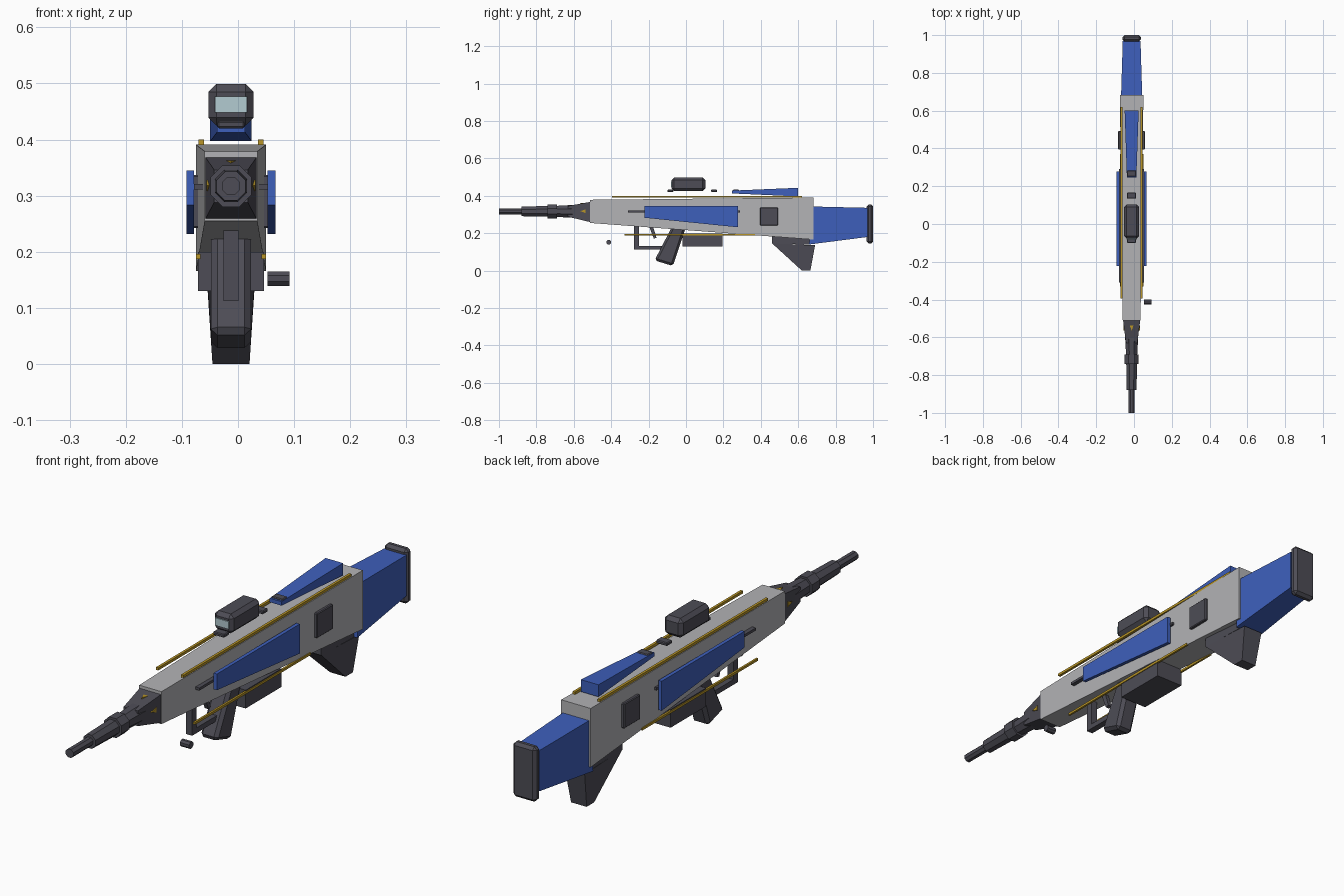
import bpy, bmesh, math
from mathutils import Matrix, Vector

if "Cube" in bpy.data.objects:
    bpy.data.objects.remove(bpy.data.objects["Cube"])

CX = -0.0125  # mid-plane of the rifle (the side knob shifts the centre)


def material(name, rgb):
    m = bpy.data.materials.new(name)
    m.diffuse_color = (*rgb, 1)
    m.use_nodes = True
    m.node_tree.nodes["Principled BSDF"].inputs["Base Color"].default_value = m.diffuse_color
    return m


GREY = material("light grey", (0.45, 0.45, 0.465))
BLUE = material("blue", (0.048, 0.115, 0.50))
DARK = material("dark grey", (0.075, 0.073, 0.092))
GOLD = material("gold", (0.48, 0.30, 0.02))
GLASS = material("pale glass", (0.45, 0.60, 0.64))


def finish(name, bm, mat, bevel=0.0):
    bmesh.ops.recalc_face_normals(bm, faces=bm.faces)
    me = bpy.data.meshes.new(name)
    bm.to_mesh(me)
    bm.free()
    me.materials.append(mat)
    ob = bpy.data.objects.new(name, me)
    bpy.context.collection.objects.link(ob)
    if bevel:
        mod = ob.modifiers.new("bevel", "BEVEL")
        mod.width = bevel
        mod.segments = 1
        mod.limit_method = 'ANGLE'
    return ob


def loft(name, mat, rings, bevel=0.0):
    """Bridge vertex rings of equal length and cap both ends."""
    bm = bmesh.new()
    vs = [[bm.verts.new(p) for p in r] for r in rings]
    n = len(vs[0])
    for a, b in zip(vs, vs[1:]):
        for i in range(n):
            bm.faces.new((a[i], a[(i + 1) % n], b[(i + 1) % n], b[i]))
    bm.faces.new(vs[0])
    bm.faces.new(vs[-1][::-1])
    return finish(name, bm, mat, bevel)


def taper(name, mat, sections, bevel=0.0):
    """Rectangular sections (y bottom, y top, half width, z bottom, z top)."""
    return loft(name, mat, [[(CX - w, yb, z0), (CX + w, yb, z0), (CX + w, yt, z1), (CX - w, yt, z1)]
                            for yb, yt, w, z0, z1 in sections], bevel)


def side_plate(name, mat, profile, x0, x1, bevel=0.0):
    """Extrude a (y, z) profile between two offsets from the mid-plane."""
    return loft(name, mat, [[(CX + x, y, z) for y, z in profile] for x in (x0, x1)], bevel)


def rect(y0, y1, z0, z1):
    return [(y0, z0), (y1, z0), (y1, z1), (y0, z1)]


# Main body and nose
taper("body", GREY, [(-0.512, -0.512, 0.047, 0.255, 0.379), (0.683, 0.683, 0.0625, 0.166, 0.391)])
taper("nose", DARK, [(-0.505, -0.505, 0.046, 0.258, 0.369), (-0.63, -0.63, 0.030, 0.288, 0.346)])

# Stepped octagonal barrel
prof = [(-0.59, .038), (-0.69, .032), (-0.69, .040), (-0.74, .040), (-0.74, .031),
        (-0.88, .028), (-0.88, .0175), (-1.0, .0175)]
loft("barrel", DARK, [[(CX + r * math.cos((i + .5) * math.pi / 4), y,
                        0.317 + r * math.sin((i + .5) * math.pi / 4)) for i in range(8)]
                      for y, r in prof])

# Stock and butt pad
taper("stock", BLUE, [(0.658, 0.675, 0.056, 0.140, 0.343), (0.97, 0.97, 0.047, 0.180, 0.336)])
taper("butt_pad", DARK, [(0.966, 0.966, 0.049, 0.145, 0.355), (1.0, 1.0, 0.049, 0.145, 0.355)], 0.011)

# Fin under the stock: tapers toward the foot
loft("lower_fin", DARK, [
    [(CX - .042, .46, .146), (CX + .042, .46, .146), (CX + .042, .69, .136), (CX - .042, .69, .136)],
    [(CX - .033, .62, .0), (CX + .033, .62, .0), (CX + .033, .665, .0), (CX - .033, .665, .0)]])
side_plate("fin_root", DARK, [(.46, .145), (.66, .139), (.66, .18), (.46, .19)], -.042, .042)

# Lower box, grip, trigger and guard
side_plate("lower_box", DARK, rect(-0.02, 0.195, 0.13, 0.20), -.059, .059)
side_plate("grip", DARK, [(-.075, .235), (.0, .235), (-.07, .025), (-.168, .055)], -.036, .036, 0.012)
side_plate("guard_post", DARK, rect(-.278, -.25, .112, .24), -.013, .013)
side_plate("guard_bar", DARK, rect(-.25, -.12, .112, .132), -.013, .013)
side_plate("trigger", DARK, [(-.195, .23), (-.175, .23), (-.157, .175), (-.172, .172)], -.008, .008)

# Parts mirrored on both sides
for s, tag in ((-1, "left"), (1, "right")):
    side_plate(f"side_panel_{tag}", BLUE,
               [(-.223, .283), (.278, .232), (.278, .345), (-.223, .345)], s * .0655, s * .0795)
    side_plate(f"side_strip_{tag}", DARK, rect(-.31, .29, .311, .321), s * .045, s * .066)
    side_plate(f"square_hatch_{tag}", DARK, rect(.395, .492, .242, .337), s * .055, s * .071, 0.003)
    side_plate(f"upper_rod_{tag}", GOLD, rect(-.395, .62, .390, .400), s * .048, s * .058)
    side_plate(f"lower_rod_{tag}", GOLD, rect(-.33, .37, .187, .196), s * .054, s * .062)
    side_plate(f"marker_{tag}", GOLD, [(-.565, .318), (-.537, .328), (-.537, .308)],
               s * .036, s * .0435)

# Marker on top of the nose
loft("marker_top", GOLD, [[(CX, -.565, z), (CX + .01, -.537, z), (CX - .01, -.537, z)]
                          for z in (.352, .363)])

# Blue wedge on the top
taper("top_wedge", BLUE, [(0.245, 0.245, 0.025, 0.413, 0.428), (0.60, 0.60, 0.037, 0.397, 0.443)])

# Sight with glass and small rail blocks
side_plate("sight", DARK, rect(-.077, .103, .425, .499), -.04, .04, 0.014)
side_plate("sight_glass", GLASS, rect(-.081, -.074, .448, .477), -.0285, .0285)
for i, y in enumerate((-.084, .15, .268)):
    side_plate(f"rail_block_{i}", DARK, rect(y - .016, y + .016, .420, .433), -.024, .024, 0.003)

# Side knob
bm = bmesh.new()
bmesh.ops.create_cone(bm, cap_ends=True, segments=8, radius1=.0138, radius2=.0138, depth=.039,
                      matrix=Matrix.Translation((.072, -.413, .152)) @ Matrix.Rotation(math.pi / 2, 4, 'Y')
                      @ Matrix.Rotation(math.pi / 8, 4, 'Z'))
finish("side_knob", bm, DARK)
